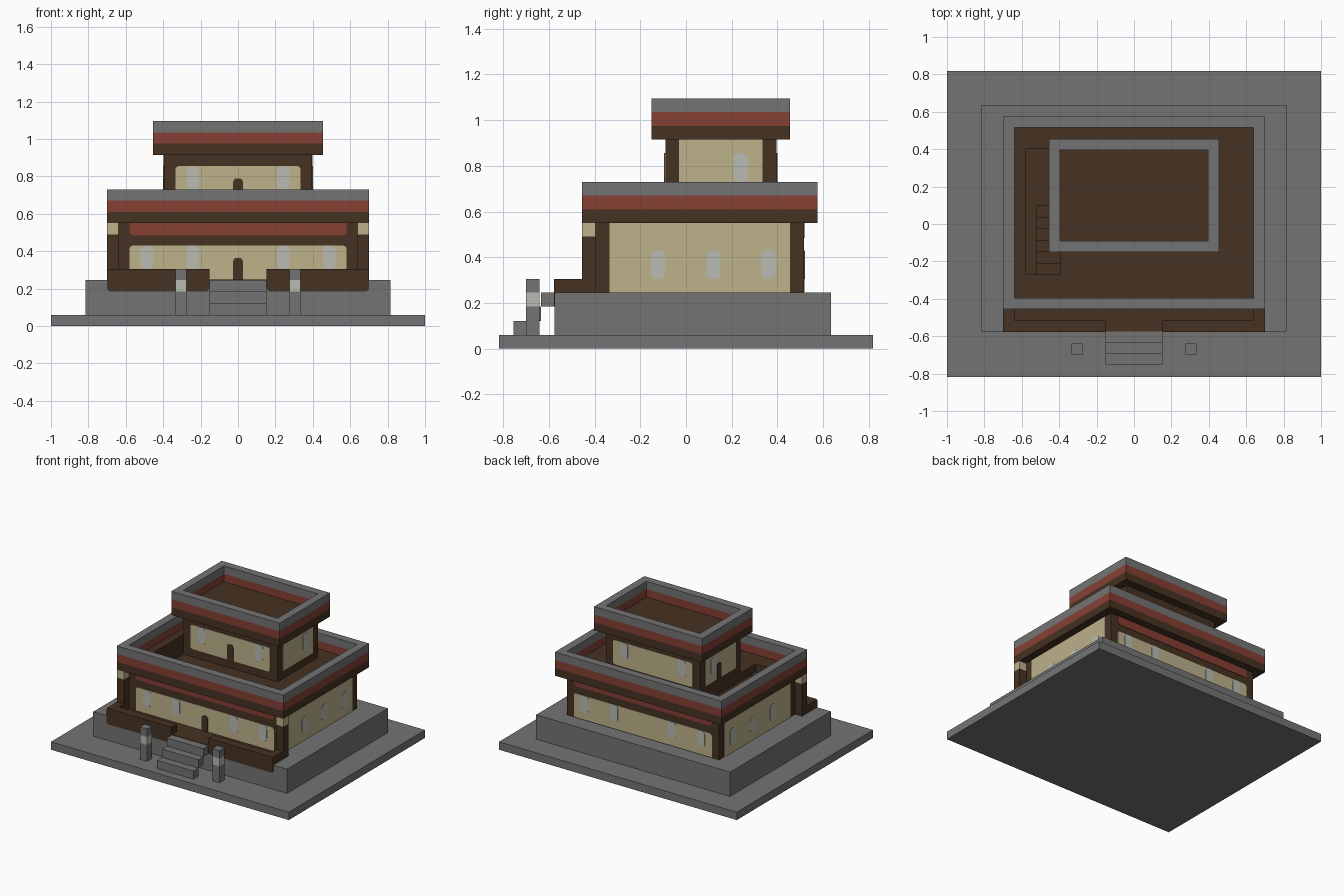
import bpy, bmesh, math
from mathutils import Vector

old = bpy.data.objects.get("Cube")
if old:
    bpy.data.objects.remove(old, do_unlink=True)


def material(name, r, g, b):
    m = bpy.data.materials.new(name)
    m.use_nodes = True
    m.diffuse_color = (r, g, b, 1)
    m.node_tree.nodes["Principled BSDF"].inputs["Base Color"].default_value = (r, g, b, 1)
    return m


STONE = material("grey stone", .175, .175, .175)
WOOD = material("dark wood", .061, .032, .016)
RED = material("red clay", .238, .051, .034)
CREAM = material("cream plaster", .515, .445, .258)
GLASS = material("pale glass", .48, .50, .45)


def finish(name, bm, mat):
    bmesh.ops.recalc_face_normals(bm, faces=bm.faces)
    mesh = bpy.data.meshes.new(name)
    bm.to_mesh(mesh)
    bm.free()
    mesh.materials.append(mat)
    ob = bpy.data.objects.new(name, mesh)
    bpy.context.collection.objects.link(ob)
    return ob


def prism(bm, outline, offset):
    face = bm.faces.new([bm.verts.new(p) for p in outline])
    new = bmesh.ops.extrude_face_region(bm, geom=[face])["geom"]
    bmesh.ops.translate(bm, vec=offset, verts=[v for v in new if isinstance(v, bmesh.types.BMVert)])


def boxes(name, mat, *ranges):
    """One object from boxes given as (x0, x1, y0, y1, z0, z1)."""
    bm = bmesh.new()
    for x0, x1, y0, y1, z0, z1 in ranges:
        prism(bm, [(x0, y0, z0), (x1, y0, z0), (x1, y1, z0), (x0, y1, z0)], (0, 0, z1 - z0))
    return finish(name, bm, mat)


def ring(name, mat, x, y0, y1, z0, z1, t=.06):
    """A hollow rectangular frame with outer half width x."""
    return boxes(name, mat, (-x, x, y0, y0 + t, z0, z1), (-x, x, y1 - t, y1, z0, z1),
                 (-x, t - x, y0 + t, y1 - t, z0, z1), (x - t, x, y0 + t, y1 - t, z0, z1))


NORMALS = {"front": (0, -1, 0), "back": (0, 1, 0), "left": (1, 0, 0), "right": (-1, 0, 0)}


def plate(name, mat, side, wall, u, width, z0, z1, top=0, bottom=0, thick=.003):
    """A thin panel on a wall, centred on u, with rounded top and bottom corners."""
    n = Vector(NORMALS[side])
    along = Vector((abs(n.y), abs(n.x), 0))
    h = width / 2
    points = []
    corners = ((h - bottom, z0 + bottom, bottom, 270), (h - top, z1 - top, top, 0),
               (top - h, z1 - top, top, 90), (bottom - h, z0 + bottom, bottom, 180))
    for cu, cz, r, start in corners:
        for i in range(6 if r else 1):
            a = math.radians(start + 18 * i)
            points.append((u + cu + r * math.cos(a), cz + r * math.sin(a)))
    bm = bmesh.new()
    prism(bm, [n * wall + along * a + Vector((0, 0, z)) for a, z in points], n * thick)
    return finish(name, bm, mat)


# Ground and plinth
boxes("ground_slab", STONE, (-1, 1, -.818, .818, 0, .06))
boxes("plinth", STONE, (-.815, .815, -.575, .635, .06, .245))

# Floating entrance steps
for i in range(3):
    boxes(f"entrance_step_{i + 1}", STONE,
          (-.153, .153, -.755 + .06 * i, -.695 + .06 * i, .06 + .062 * i, .122 + .062 * i))

# Porch: floor, railings, corner posts and lamp pillars
boxes("porch_floor", WOOD, (-.64, .64, -.575, -.395, .245, .249))
for s, label in ((1, "left"), (-1, "right")):
    def span(a, b):
        return tuple(sorted((s * a, s * b)))
    boxes(f"{label}_railing", WOOD, (*span(.153, .70), -.575, -.515, .245, .305),
          (*span(.64, .70), -.515, -.455, .245, .305))
    plate(f"{label}_railing_apron", WOOD, "front", .575, s * .4265, .547, .185, .305, .012, .02)
    boxes(f"{label}_porch_post", WOOD, (*span(.64, .70), -.455, -.395, .245, .49))
    boxes(f"{label}_post_cap", CREAM, (*span(.64, .70), -.455, -.395, .49, .55))
    boxes(f"{label}_lamp_pillar", STONE, (*span(.275, .335), -.70, -.64, .06, .185),
          (*span(.275, .335), -.70, -.64, .245, .305))
    boxes(f"{label}_lamp", GLASS, (*span(.275, .335), -.70, -.64, .185, .245))

# Lower storey walls, floor and roof with a stair opening
ring("lower_walls", WOOD, .64, -.395, .515, .245, .55)
boxes("lower_floor", WOOD, (-.58, .58, -.335, .455, .245, .249))
boxes("lower_roof", WOOD, (-.395, .64, -.395, .515, .55, .61),
      (-.58, -.395, -.395, -.27, .55, .61), (-.58, -.395, .40, .515, .55, .61),
      (-.64, -.58, -.395, .515, .55, .61))
boxes("roof_stairs", WOOD, *[(-.52, -.395, -.27 + .0617 * i, -.2083 + .0617 * i,
                              .249, .55 - .05 * i) for i in range(6)])

# Lower storey panels and windows
for side, wall in (("front", .395), ("back", .515)):
    plate(f"lower_{side}_plaster", CREAM, side, wall, 0, 1.16, .249, .43, top=.02)
    plate(f"lower_{side}_red_band", RED, side, wall, 0, 1.16, .485, .55, bottom=.02)
    for i, u in enumerate((-.488, -.243, .243, .488)):
        plate(f"lower_{side}_window_{i + 1}", GLASS, side, wall, u, .065, .305, .43, .025, .025, .006)
for side in ("left", "right"):
    plate(f"lower_{side}_plaster", CREAM, side, .64, .06, .79, .245, .55)
    for i, u in enumerate((-.123, .12, .36)):
        plate(f"lower_{side}_window_{i + 1}", GLASS, side, .64, u, .062, .305, .43, .025, .025, .006)
plate("lower_front_door", WOOD, "front", .395, 0, .052, .249, .365, top=.02, thick=.006)

# Upper storey
boxes("upper_walls", WOOD, (-.395, .395, -.09, .395, .61, .915))
for side, wall in (("front", .09), ("back", .395)):
    plate(f"upper_{side}_plaster", CREAM, side, wall, 0, .67, .67, .855, .02, .02)
    for i, u in enumerate((-.243, .243)):
        plate(f"upper_{side}_window_{i + 1}", GLASS, side, wall, u, .065, .73, .855, .025, .025, .006)
for side in ("left", "right"):
    plate(f"upper_{side}_plaster", CREAM, side, .395, .1525, .365, .67, .915)
    plate(f"upper_{side}_window", GLASS, side, .395, .24, .065, .73, .855, .025, .025, .006)
plate("upper_front_door", WOOD, "front", .09, 0, .052, .67, .79, top=.02, thick=.006)
plate("upper_right_door", WOOD, "right", .395, .17, .052, .67, .79, top=.02, thick=.006)

# Banded parapets around both roofs
boxes("upper_roof", WOOD, (-.395, .395, -.09, .395, .915, .975))
for level, x, y0, y1, z in (("lower", .70, -.455, .575, .55), ("upper", .455, -.15, .455, .915)):
    for i, (band, mat) in enumerate((("wood", WOOD), ("red", RED), ("stone", STONE))):
        ring(f"{level}_parapet_{band}", mat, x, y0, y1, z + .06 * i, z + .06 * (i + 1))
